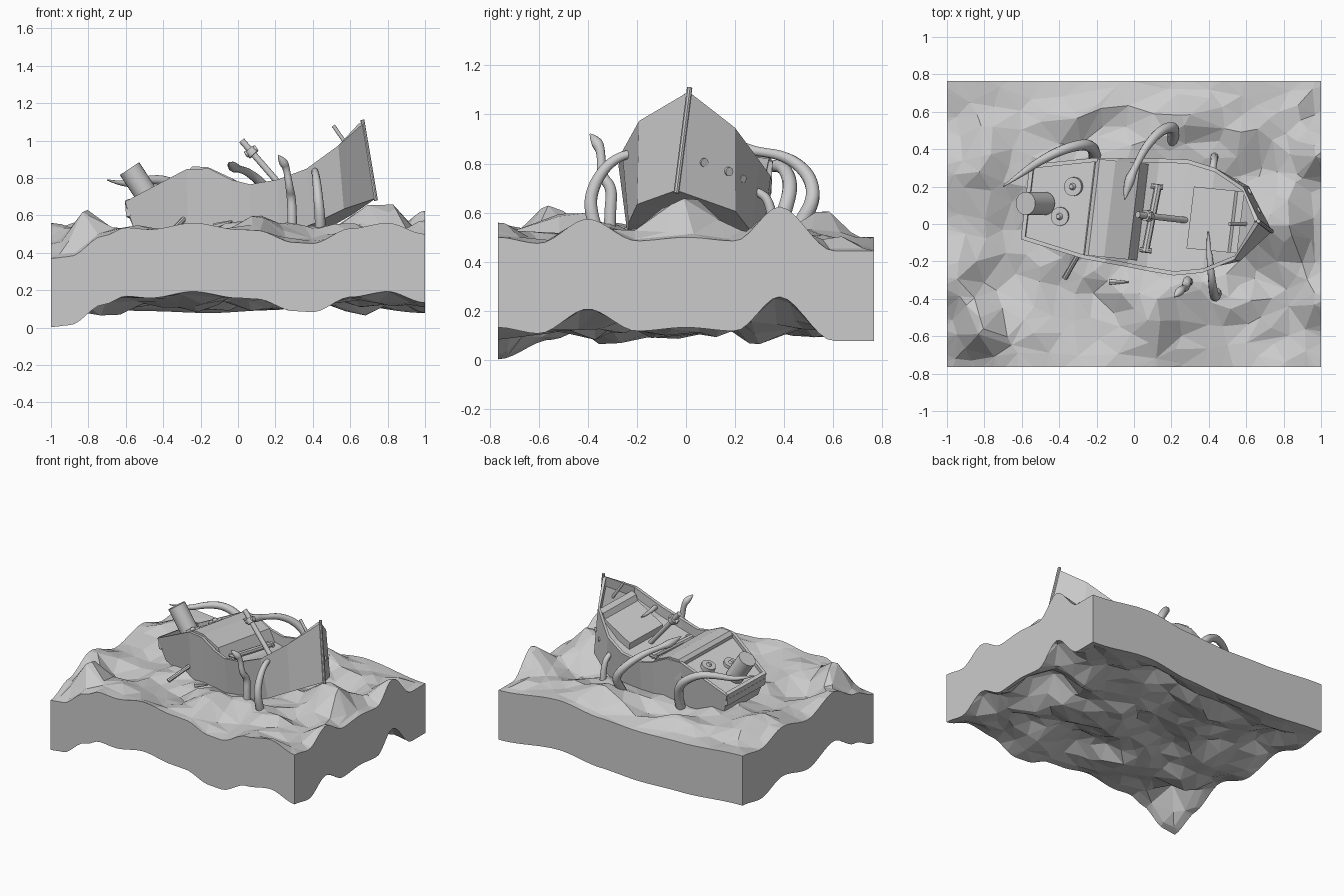
import bpy, bmesh, math
from mathutils import Vector, noise

if "Cube" in bpy.data.objects:
    bpy.data.objects.remove(bpy.data.objects["Cube"])

YH = 0.765


def add_mesh(name, bm, smooth=False):
    bmesh.ops.recalc_face_normals(bm, faces=bm.faces[:])
    me = bpy.data.meshes.new(name)
    bm.to_mesh(me)
    bm.free()
    ob = bpy.data.objects.new(name, me)
    bpy.context.collection.objects.link(ob)
    if smooth:
        bpy.ops.object.select_all(action='DESELECT')
        ob.select_set(True)
        bpy.context.view_layer.objects.active = ob
        bpy.ops.object.shade_smooth_by_angle(angle=math.radians(40))
    return ob


def ship(u, v, z):
    """Ship space to world: slight yaw and roll."""
    return Vector((u + 0.12 * v, 0.06 - 0.1 * u + v, z - 0.07 * v))


def loft(name, rings):
    bm = bmesh.new()
    vs = [[bm.verts.new(p) for p in r] for r in rings]
    n = len(rings[0])
    for a, b in zip(vs, vs[1:]):
        for i in range(n):
            bm.faces.new((a[i], a[(i + 1) % n], b[(i + 1) % n], b[i]))
    bm.faces.new(vs[0])
    bm.faces.new(vs[-1])
    return add_mesh(name, bm)


def prism(name, profile, v0, v1):
    """Side profile (u, z) spanning the ship from v0 to v1."""
    return loft(name, [[ship(u, v, z) for u, z in profile] for v in (v0, v1)])


def rod(name, a, b, r, r2=None, seg=16):
    a, b = Vector(a), Vector(b)
    d = b - a
    bm = bmesh.new()
    bmesh.ops.create_cone(bm, cap_ends=True, segments=seg, radius1=r,
                          radius2=r if r2 is None else r2, depth=d.length)
    rot = d.to_track_quat('Z', 'Y').to_matrix()
    for v in bm.verts:
        v.co = rot @ v.co + (a + b) / 2
    return add_mesh(name, bm, True)


def tentacle(name, pts, radii):
    cu = bpy.data.curves.new(name, 'CURVE')
    cu.dimensions = '3D'
    cu.bevel_depth, cu.bevel_resolution, cu.use_fill_caps = 1.0, 3, True
    sp = cu.splines.new('NURBS')
    sp.points.add(len(pts) - 1)
    for p, co, r in zip(sp.points, pts, radii):
        p.co, p.radius = (*co, 1), r
    sp.use_endpoint_u, sp.order_u, sp.resolution_u = True, 3, 6
    ob = bpy.data.objects.new(name, cu)
    bpy.context.collection.objects.link(ob)
    bpy.ops.object.select_all(action='DESELECT')
    ob.select_set(True)
    bpy.context.view_layer.objects.active = ob
    bpy.ops.object.convert(target='MESH')
    bpy.ops.object.shade_smooth_by_angle(angle=math.radians(50))


# Sea: edge height curves (position, height)
front = [(-1, .37), (-.9, .38), (-.72, .49), (-.6, .535), (-.47, .525), (-.24, .56), (0, .525),
         (.1, .52), (.3, .455), (.4, .45), (.6, .53), (.8, .56), (1, .5)]
back = [(-1, .49), (-.48, .455), (-.15, .445), (.17, .46), (.5, .50), (1, .445)]
left = [(-YH, .37), (-.55, .45), (-.3, .56), (0, .47), (.3, .53), (.55, .46), (YH, .49)]
right = [(-YH, .5), (-.6, .475), (-.4, .575), (-.2, .485), (0, .5), (.2, .485), (.38, .625),
         (.6, .445), (YH, .445)]
# Crests and troughs (x, y, height, radius)
bumps = [(.78, 0, .12, .13), (-.82, -.55, .11, .09), (.3, .58, .1, .11), (.1, -.52, .06, .12),
         (-.82, .4, .06, .12), (.55, -.5, .05, .1), (-.78, -.3, -.09, .11), (.68, .34, -.08, .1)]


def curve_at(c, t):
    for (a, ha), (b, hb) in zip(c, c[1:]):
        if t <= b + 1e-6:
            k = (t - a) / (b - a)
            return ha + (hb - ha) * k * k * (3 - 2 * k)
    return c[-1][1]


def sea_height(x, y):
    s, t = (x + 1) / 2, (y + YH) / (2 * YH)
    edge = ((1 - s) * curve_at(left, y) + s * curve_at(right, y)
            + (1 - t) * curve_at(front, x) + t * curve_at(back, x)
            - (1 - s) * ((1 - t) * .37 + t * .49) - s * ((1 - t) * .5 + t * .445))
    inner = .505 + .075 * noise.noise((x * 3.2 + 5, y * 4 + 2, .3)) \
        + .03 * noise.noise((x * 7, y * 8, 4.1))
    for bx, by, h, r in bumps:
        inner += h * math.exp(-((x - bx) ** 2 + (y - by) ** 2) / (2 * r * r))
    k = min(1, min(1 - abs(x), YH - abs(y)) / .2)
    k = k * k * (3 - 2 * k)
    return edge + (inner - edge) * k


# Sea: fine grid with the interior decimated to facets, then extruded straight down
bm = bmesh.new()
bmesh.ops.create_grid(bm, x_segments=64, y_segments=48, size=1)
for v in bm.verts:
    v.co.y *= YH
    v.co.z = sea_height(v.co.x, v.co.y)
sea = add_mesh("sea_block", bm)
group = sea.vertex_groups.new(name="interior")
group.add([v.index for v in sea.data.vertices
           if abs(v.co.x) < .999 and abs(v.co.y) < YH - .001], 1, 'REPLACE')
dec = sea.modifiers.new("facets", 'DECIMATE')
dec.ratio, dec.vertex_group = .12, group.name
bm = bmesh.new()
bm.from_object(sea, bpy.context.evaluated_depsgraph_get())
sea.modifiers.clear()
for v in bm.verts:
    if abs(v.co.x) > .985:
        v.co.x = math.copysign(1, v.co.x)
    if abs(v.co.y) > YH - .012:
        v.co.y = math.copysign(YH, v.co.y)
ext = bmesh.ops.extrude_face_region(bm, geom=bm.faces[:], use_keep_orig=True)
for g in ext['geom']:
    if isinstance(g, bmesh.types.BMVert):
        g.co.z -= .367
bmesh.ops.recalc_face_normals(bm, faces=bm.faces[:])
bm.to_mesh(sea.data)
bm.free()

# Hull: u gunwale, u chine, half widths, heights, deck depth
stations = [(-.58, -.53, .20, .17, .66, .50, .03), (-.24, -.24, .27, .24, .83, .45, .03),
            (-.12, -.12, .28, .25, .83, .45, .06), (0, 0, .29, .26, .77, .45, .07),
            (.1, .1, .30, .27, .745, .46, .07), (.25, .25, .31, .27, .77, .47, .07),
            (.40, .44, .28, .25, .83, .54, .07), (.56, .59, .195, .20, .96, .62, .07),
            (.67, .735, .004, .004, 1.09, .69, .07)]
rings = []
for u, uc, w, wc, zt, zc, deck in stations:
    bow = w < .01
    wi = max(w - .022, .002)
    ui = u - (.025 if bow else 0)
    half = [(ui, wi, zt - deck), (ui, wi, zt), (u, w, zt), (uc, wc, zc)]
    ring = [ship(a, b, c) for a, b, c in half] + [ship(a, -b, c) for a, b, c in reversed(half)]
    if bow:  # the stem leans sideways
        for i, p in enumerate(ring):
            p.y += -.025 if i in (3, 4) else .018
    rings.append(ring)
loft("hull", rings)
rod("stem_post", (.665, .015, 1.11), (.737, -.04, .68), .011, seg=8)

# Transom rail, deckhouse and forward hatch
prism("stern_rail", [(-.575, .58), (-.582, .665), (-.56, .675), (-.55, .58)], -.19, .19)
prism("deckhouse", [(-.24, .7), (-.235, .82), (-.215, .845), (-.13, .84), (0, .78), (.06, .66), (0, .66)],
      -.25, .265)
prism("hatch", [(.31, .66), (.30, .77), (.52, .88), (.535, .92), (.57, .94), (.57, .8)], -.16, .17)

# Funnel and round deck vents
rod("funnel", (-.475, .11, .69), (-.58, .11, .85), .062, seg=24)
for i, (x, y, z) in enumerate([(-.32, .2, .755), (-.39, .04, .73)]):
    rod(f"vent_{i}", (x + .01, y, z - .03), (x - .008, y, z + .018), .05, seg=20)
    rod(f"vent_cap_{i}", (x - .008, y, z + .015), (x - .016, y, z + .032), .02, .012, 12)

# Mast, fallen yard in the well, bow pole
rod("mast", (.28, .02, .70), (.02, .05, 1.0), .017)
rod("mast_collar", (.04, .04, .925), (.10, .044, .96), .018)
rod("mast_ring", (.085, .042, .925), (.06, .046, .952), .03)
rod("fallen_yard", (.06, -.15, .74), (.13, .21, .715), .02, seg=8)
for i, (x, y, z) in enumerate([(.065, -.14, .74), (.125, .2, .715)]):
    rod(f"yard_end_{i}", (x - .035, y + .004, z), (x + .03, y - .004, z), .014, seg=8)
rod("bow_pole", (.62, .0, .92), (.51, .0, 1.08), .01)

# Portholes on the port bow
for i, (f, z) in enumerate([(.38, .81), (.86, .78)]):
    p = ship(.70 - .125 * f, .198 * f, z)
    n = Vector((.85, .53, -.1)).normalized()
    rod(f"porthole_{i}", p - n * .015, p + n * .012, .018, seg=12)
rod("porthole_aft", (.52, .2, .742), (.555, .235, .738), .016, seg=12)

# Tentacles gripping the ship
tentacle("tentacle_starboard_mid",
         [(.29, -.31, .48), (.29, -.31, .60), (.285, -.30, .70), (.275, -.345, .75), (.26, -.345, .85),
          (.24, -.365, .89), (.215, -.39, .92)], [.026, .025, .024, .021, .017, .028, .003])
tentacle("tentacle_starboard_bow",
         [(.44, -.35, .48), (.44, -.385, .58), (.43, -.39, .68), (.42, -.33, .79), (.41, -.24, .845),
          (.40, -.13, .83), (.395, -.04, .84)], [.03, .028, .026, .022, .018, .015, .004])
tentacle("tentacle_port_mid",
         [(.2, .42, .48), (.21, .47, .56), (.215, .525, .66), (.14, .50, .76), (.06, .41, .83),
          (0, .29, .85), (-.03, .22, .86), (-.05, .13, .88)],
         [.032, .031, .029, .027, .023, .017, .034, .003])
tentacle("tentacle_port_stern",
         [(-.21, .36, .48), (-.21, .40, .60), (-.26, .43, .71), (-.38, .40, .79), (-.50, .34, .79),
          (-.6, .27, .76), (-.7, .2, .79)], [.034, .032, .03, .027, .023, .018, .003])
tentacle("tentacle_port_bow",
         [(.42, .24, .69), (.42, .30, .69), (.43, .35, .63), (.43, .36, .5)], [.018, .018, .02, .022])

# Floating debris
rod("floating_spar", (-.37, -.29, .5), (-.29, -.15, .58), .014, seg=8)
rod("floating_scrap", (-.13, -.31, .54), (-.03, -.31, .57), .018, .005, 6)
